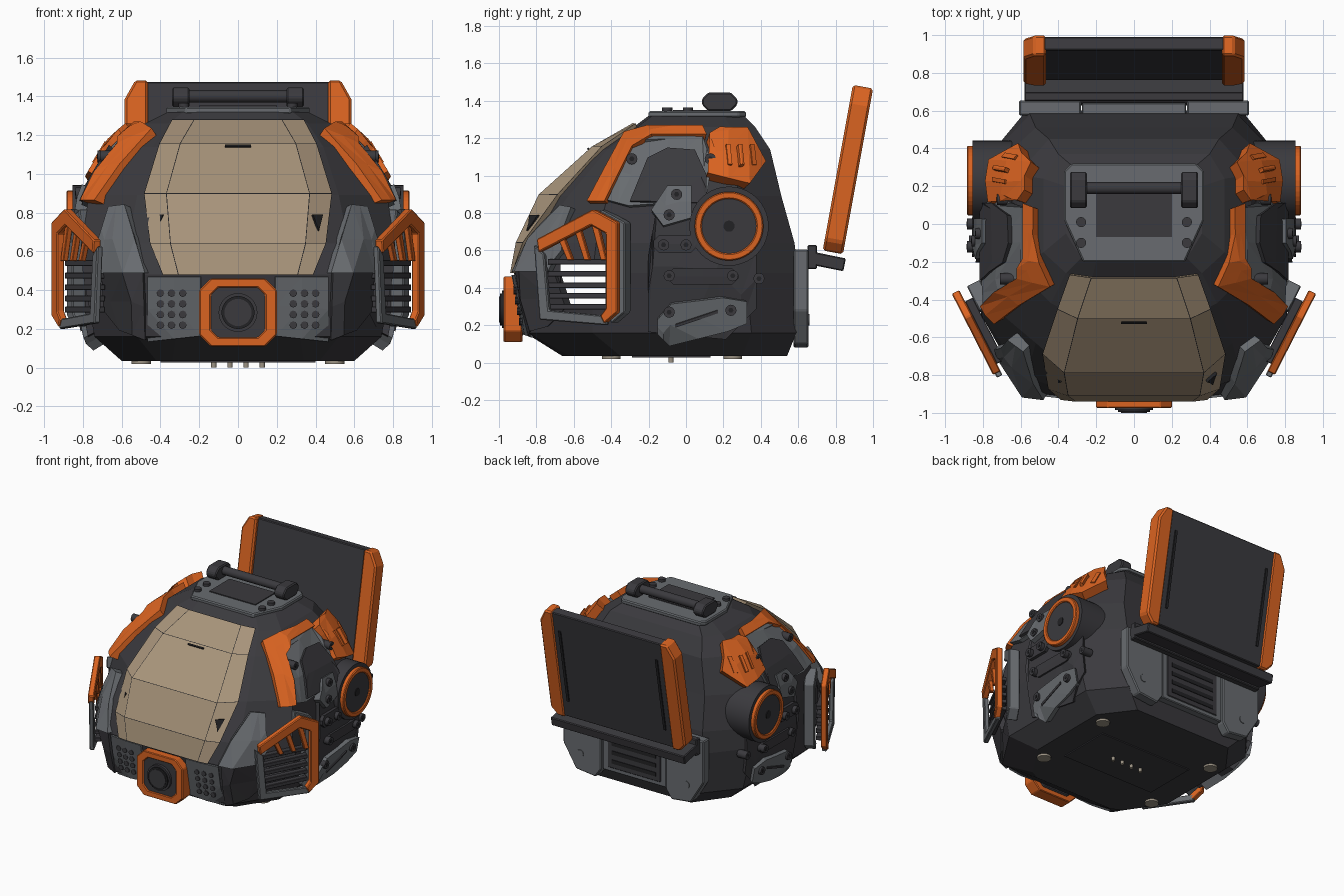
import bpy, bmesh, math
from mathutils import Vector, Matrix
from mathutils.bvhtree import BVHTree

if "Cube" in bpy.data.objects:
    bpy.data.objects.remove(bpy.data.objects["Cube"], do_unlink=True)

def material(name, *rgb):
    mat = bpy.data.materials.new(name)
    mat.use_nodes = True
    mat.diffuse_color = (*rgb, 1)
    mat.node_tree.nodes["Principled BSDF"].inputs["Base Color"].default_value = (*rgb, 1)
    return mat

CHARCOAL = material("charcoal", .043, .042, .048)
GREY = material("mid grey", .138, .148, .16)
ORANGE = material("orange", .70, .125, .015)
TAN = material("tan glass", .39, .295, .195)
BLACK = material("soft black", .016, .016, .018)
PALE = material("pale metal", .33, .29, .23)
SIDE, FRONT, UP = Vector((-1, 0, 0)), Vector((0, 1, 0)), Vector((0, 0, 1))

def finish(name, bm, mats, mirrored=False, bevel=0.0):
    bmesh.ops.recalc_face_normals(bm, faces=bm.faces[:])
    mesh = bpy.data.meshes.new(name)
    bm.to_mesh(mesh)
    bm.free()
    for mat in mats:
        mesh.materials.append(mat)
    obj = bpy.data.objects.new(name, mesh)
    bpy.context.scene.collection.objects.link(obj)
    if bevel:
        mod = obj.modifiers.new("Bevel", "BEVEL")
        mod.width, mod.segments, mod.limit_method = bevel, 1, "ANGLE"
    if mirrored:
        obj.modifiers.new("Mirror", "MIRROR")
    return obj

def thicken(bm, offset):
    faces = bm.faces[:]
    rim = [e for e in bm.edges if e.is_boundary]
    far = {v: bm.verts.new(v.co + offset(v.co)) for v in bm.verts[:]}
    for f in faces:
        bm.faces.new([far[v] for v in f.verts])
    for a, b in [e.verts for e in rim]:
        bm.faces.new((a, b, far[b], far[a]))

def slab(name, outline, place, depth, mat, mirrored=False, bevel=.008):
    bm = bmesh.new()
    bm.faces.new([bm.verts.new(place(u, v)) for u, v in outline])
    thicken(bm, lambda co: Vector(depth))
    return finish(name, bm, [mat], mirrored, bevel)

def band(name, outer, inner, place, depth, mat, closed=False, mirrored=False):
    bm = bmesh.new()
    a, b = ([bm.verts.new(place(u, v)) for u, v in line] for line in (outer, inner))
    for i in range(len(a) if closed else len(a) - 1):
        j = (i + 1) % len(a)
        bm.faces.new((a[i], a[j], b[j], b[i]))
    thicken(bm, lambda co: Vector(depth))
    return finish(name, bm, [mat], mirrored, .006)

def box(name, low, high, mat, mirrored=False, bevel=.006):
    low, high = Vector(low), Vector(high)
    bm = bmesh.new()
    size = Matrix.Diagonal((*(high - low), 1))
    bmesh.ops.create_cube(bm, size=1, matrix=Matrix.Translation((low + high) / 2) @ size)
    return finish(name, bm, [mat], mirrored, bevel)

def cylinder(name, centre, axis, radius, depth, mat, sides=24, mirrored=False):
    bm = bmesh.new()
    turn = UP.rotation_difference(axis).to_matrix().to_4x4()
    bmesh.ops.create_cone(bm, cap_ends=True, segments=sides, radius1=radius, radius2=radius,
                          depth=depth, matrix=Matrix.Translation(centre) @ turn)
    for f in bm.faces:
        f.smooth = len(f.verts) == 4 and sides > 8
    for e in bm.edges:
        e.smooth = all(len(f.verts) == 4 for f in e.link_faces)
    return finish(name, bm, [mat], mirrored)

def octagon(cx, cz, w, h, c):
    corners = [(w, c - h), (w, h - c), (w - c, h), (c - w, h), (-w, h - c), (-w, c - h), (c - w, -h), (w - c, -h)]
    return [(cx + x, cz + z) for x, z in corners]

def circle(cy, cz, r, n=40):
    return [(cy + r * math.cos(math.tau * i / n), cz + r * math.sin(math.tau * i / n)) for i in range(n)]

# Hull rings: height, front centre x y, front corner x y, side x, side y range, back x y
RINGS = [
    (.035, .34, -.66, .42, -.62, .60, -.35, .30, .42, .54),
    (.16, .32, -.86, .52, -.84, .74, -.50, .35, .54, .59),
    (.48, .30, -.92, .58, -.89, .80, -.50, .32, .57, .60),
    (.64, .34, -.89, .57, -.81, .81, -.48, .31, .55, .58),
    (.89, .36, -.77, .52, -.63, .77, -.42, .28, .52, .51),
    (1.14, .29, -.49, .44, -.42, .62, -.24, .26, .45, .45),
    (1.26, .22, -.28, .36, -.26, .48, -.15, .24, .40, .37),
    (1.32, .20, -.20, .28, -.18, .36, -.05, .20, .33, .31)]
bm = bmesh.new()
loops = []
for z, xc, yc, xo, yo, xs, y1, y2, xb, yb in RINGS:
    half = [(xc, yc), (xo, yo), (xs, y1), (xs, y2), (xb, yb)]
    loops.append([bm.verts.new((x, y, z)) for x, y in half + [(-x, y) for x, y in reversed(half)]])
for low, high in zip(loops, loops[1:]):
    for i in range(len(low)):
        j = (i + 1) % len(low)
        bm.faces.new((low[i], low[j], high[j], high[i]))
bm.faces.new(loops[0])
bm.faces.new(loops[-1])
bmesh.ops.recalc_face_normals(bm, faces=bm.faces[:])
tree = BVHTree.FromBMesh(bm, epsilon=.0001)
hull = finish("hull", bm, [CHARCOAL])

# Open vent tunnel through the hull
cutter = box("vent_cutter", (-1, -.67, .31), (1, -.43, .53), CHARCOAL, bevel=0)
cutter.hide_render = cutter.hide_viewport = True
cut = hull.modifiers.new("Vent", "BOOLEAN")
cut.operation, cut.solver, cut.object = "DIFFERENCE", "EXACT", cutter

def outward(p):
    return (Vector(p) - Vector((0, -.1, .55))).normalized()

def on_hull(p, ray):
    return tree.ray_cast(p - ray * 2, ray)[0] or tree.find_nearest(p - ray * .6)[0]

def panel(name, outline, thick, mat, ray=SIDE, cuts=1):
    """Armour plate whose outline is projected onto the hull."""
    bm = bmesh.new()
    bm.faces.new([bm.verts.new((0, u, v) if ray is SIDE else (u, 0, v)) for u, v in outline])
    bmesh.ops.triangulate(bm, faces=bm.faces[:])
    bmesh.ops.subdivide_edges(bm, edges=bm.edges[:], cuts=cuts, use_grid_fill=True)
    for v in bm.verts:
        p = on_hull(v.co.copy(), ray)
        v.co = p - outward(p) * .03
    thicken(bm, lambda co: outward(co) * (thick + .03))
    return finish(name, bm, [mat], True)

# Faceted visor with dark seams
bm = bmesh.new()
rows = []
for (z, xc, yc, xo, yo, *rest), t in zip(RINGS[2:7], (.28, .45, .7, .7, .8)):
    x, y = xc + (xo - xc) * t, yc + (yo - yc) * t
    points = [Vector(p) for p in ((-x, y, z), (-xc, yc, z), (xc, yc, z), (x, y, z))]
    rows.append([bm.verts.new(p + outward(p) * .022) for p in points])
for low, high in zip(rows, rows[1:]):
    for i in range(3):
        bm.faces.new((low[i], low[i + 1], high[i + 1], high[i]))
bmesh.ops.recalc_face_normals(bm, faces=bm.faces[:])
for f in bmesh.ops.inset_individual(bm, faces=bm.faces[:], thickness=.003)["faces"]:
    f.material_index = 1
thicken(bm, lambda co: outward(co) * -.06)
finish("visor", bm, [TAN, BLACK])
panel("visor_marker", [(.37, .78), (.42, .78), (.40, .70)], .038, BLACK, FRONT)
panel("visor_slot", [(0, 1.12), (.065, 1.12), (.065, 1.127), (0, 1.127)], .03, BLACK, FRONT, 0)

# Front grille plates and cheeks
panel("front_grille", [(.19, .17), (.46, .14), (.46, .47), (.19, .47)], .015, GREY, FRONT)
panel("lower_cheek", [(.47, .15), (.60, .2), (.68, .3), (.69, .49), (.48, .49)], .02, CHARCOAL, FRONT)
panel("upper_cheek", [(.46, .49), (.68, .49), (.71, .6), (.64, .82), (.56, .83), (.51, .67)], .04, GREY, FRONT)
for x in (.285, .343, .40):
    for z in (.22, .275, .33, .385):
        p = on_hull(Vector((x, 0, z)), FRONT)
        cylinder("grille_hole", p - FRONT * .016, FRONT, .02, .01, CHARCOAL, 8, True)

# Front camera
front_at = lambda y: (lambda u, v: (u, y, v))
band("camera_frame", octagon(0, .285, .2, .175, .06), octagon(0, .285, .14, .13, .04),
     front_at(-.975), (0, .1, 0), ORANGE, closed=True)
slab("camera_body", octagon(0, .285, .15, .14, .04), front_at(-.965), (0, .1, 0), CHARCOAL)
for part, y, r, mat in (("rim", -.97, .1, CHARCOAL), ("ring", -.98, .085, BLACK), ("lens", -.985, .07, CHARCOAL)):
    cylinder("camera_" + part, (0, y, .285), FRONT, r, .03, mat, 32)

# Slanted side guards with a deep grey backing, fins and slats
guard = lambda y, z: (.93 + .51 * (y + .34), y, z)
backing = lambda y, z: (.89 + .51 * (y + .34), y + .02, z)
outer = [(-.78, .66), (-.48, .82), (-.35, .75), (-.35, .27), (-.42, .21)]
inner = [(-.77, .59), (-.49, .735), (-.41, .69), (-.41, .29), (-.44, .25)]
band("guard_frame", outer, inner, guard, (.04, -.02, 0), ORANGE, mirrored=True)
band("guard_backing", outer[1:], inner[1:], backing, (-.07, .035, 0), GREY, mirrored=True)
band("guard_lower_frame", [(-.80, .63), (-.77, .23), (-.41, .20)], [(-.745, .58), (-.72, .28), (-.41, .25)],
     guard, (.03, -.015, 0), GREY, mirrored=True)
for y in (-.66, -.57, -.48):
    top = .68 + (y + .66) * .45
    fin = [(y - .02, top), (y + .015, top), (y + .065, .55), (y + .035, .55)]
    slab("guard_fin", fin, guard, (.025, -.012, 0), ORANGE, True, .003)
for z in (.30, .357, .415, .475, .54):
    slab("guard_slat", [(-.74, z - .015), (-.41, z - .015), (-.41, z + .015), (-.74, z + .015)],
         guard, (-.04, .02, 0), CHARCOAL, True, .003)

# Upper side armour
panel("side_plate", [(-.41, .86), (-.27, 1.15), (-.17, 1.19), (.08, 1.2), (.13, 1.05), (.1, .86), (-.3, .83)],
      .03, GREY)
panel("side_inlay", [(-.29, .85), (-.2, 1.07), (-.1, 1.12), (.04, 1.11), (.1, .98), (.1, .84)], .045, CHARCOAL)
panel("brow_strip", [(-.51, .85), (-.42, .85), (-.28, 1.13), (-.18, 1.19), (.1, 1.19), (.08, 1.235),
                     (-.2, 1.235), (-.32, 1.2)], .045, ORANGE)
panel("shoulder_plate", [(.1, .98), (.14, 1.09), (.11, 1.18), (.16, 1.21), (.30, 1.21), (.39, 1.04), (.31, .93)],
      .07, ORANGE)
for y in (.2, .26, .32):
    panel("shoulder_slot", [(y, 1.02), (y + .02, 1.02), (y + .01, 1.12), (y - .01, 1.12)], .078, ORANGE)

# Lower side armour
panel("side_armour", [(-.2, .18), (-.2, .55), (-.15, .85), (.1, .85), (.36, .6), (.36, .3), (.2, .14)],
      .035, CHARCOAL)
panel("bolt_plate", [(-.18, .8), (-.1, .92), (.02, .92), (.02, .76), (-.12, .72)], .06, GREY)
panel("lower_plate", [(-.15, .25), (-.08, .33), (.18, .36), (.3, .34), (.3, .23), (.2, .19), (-.09, .12),
                      (-.15, .18)], .06, GREY)
panel("lower_slot", [(-.06, .215), (.15, .285), (.15, .3), (-.06, .23)], .068, CHARCOAL)
panel("side_bar", octagon(.08, .465, .18, .04, .03), .048, CHARCOAL)
panel("bolt_pair", octagon(-.06, .63, .11, .045, .03), .048, CHARCOAL)
for y, z in ((-.29, 1.09), (.13, 1.09), (-.05, .9), (-.09, .79), (-.12, .63), (0, .63),
             (-.09, .465), (.25, .465), (.39, .45), (-.09, .27), (.24, .28)):
    p = on_hull(Vector((0, y, z)), SIDE)
    cylinder("side_bolt", p - SIDE * .035, SIDE, .03, .08, CHARCOAL, 12, True)
    cylinder("bolt_socket", p - SIDE * .037, SIDE, .014, .08, BLACK, 6, True)

# Round side drums
cylinder("drum", (.72, .23, .73), SIDE, .212, .27, CHARCOAL, 40, True)
band("drum_ring", circle(.23, .73, .184), circle(.23, .73, .146), lambda y, z: (.84, y, z), (.045, 0, 0),
     ORANGE, True, True)
cylinder("drum_cap", (.85, .23, .73), SIDE, .147, .05, CHARCOAL, 40, True)
cylinder("drum_hub", (.86, .23, .73), SIDE, .03, .04, BLACK, 16, True)

# Roof plate and carry handle
roof = [(.33, .32), (.37, .28), (.37, .02), (.27, -.2)]
slab("roof_plate", roof + [(-x, y) for x, y in reversed(roof)], lambda x, y: (x, y, 1.31), (0, 0, .035), GREY)
box("roof_inlay", (-.2, -.07, 1.34), (.2, .18, 1.352), CHARCOAL, bevel=0)
for y in (.01, -.1):
    cylinder("roof_bolt", (.28, y, 1.35), UP, .027, .03, CHARCOAL, 12, True)
slab("handle_end", octagon(.18, 1.395, .095, .05, .035), lambda y, z: (.25, y, z), (.09, 0, 0), CHARCOAL, True)
cylinder("handle_bar", (0, .19, 1.40), SIDE, .032, .56, CHARCOAL, 16)

# Rear plates, vent and shelf
slab("rear_wing", [(.28, .605), (.61, .605), (.61, .28), (.5, .1), (.33, .08), (.28, .15)],
     front_at(.575), (0, .08, 0), GREY, True)
box("rear_plate", (-.275, .56, .15), (.275, .64, .605), GREY)
box("rear_vent", (-.23, .6, .18), (.23, .645, .52), CHARCOAL)
for z in (.22, .29, .36, .43):
    box("rear_slot", (-.19, .62, z), (.19, .65, z + .03), BLACK, bevel=0)
cylinder("rear_bolt", (.46, .65, .23), FRONT, .03, .02, GREY, 12, True)
box("rear_latch", (-.12, .62, .53), (.12, .67, .56), ORANGE)
box("hinge_bar", (-.58, .65, .5), (.58, .70, .63), CHARCOAL)
shelf = box("rear_shelf", (-.58, -.11, -.035), (.58, .11, .035), CHARCOAL)
shelf.location, shelf.rotation_euler.x = (0, .74, .545), -.2

# Raised rear flap, tilted backwards
rail = [(.465, 0), (.53, 0), (.585, .06), (.585, .8), (.53, .9), (.465, .9)]
for part in (slab("flap_rail", rail, front_at(-.055), (0, .11, 0), ORANGE, True, .012),
             box("flap_panel", (-.48, -.025, .01), (.48, .047, .895), CHARCOAL),
             box("flap_slot", (.41, .04, .15), (.43, .055, .75), BLACK, True, 0)):
    part.location, part.rotation_euler.x = (0, .785, .59), -.18

# Underside plate, feet and contact pins
box("base_plate", (-.4, -.29, .027), (.4, .13, .04), CHARCOAL, bevel=0)
for y in (-.4, .25):
    cylinder("foot", (.5, y, .03), UP, .05, .02, PALE, 16, True)
for x in (.042, .125):
    cylinder("contact_pin", (x, -.08, .02), UP, .014, .04, PALE, 10, True)
